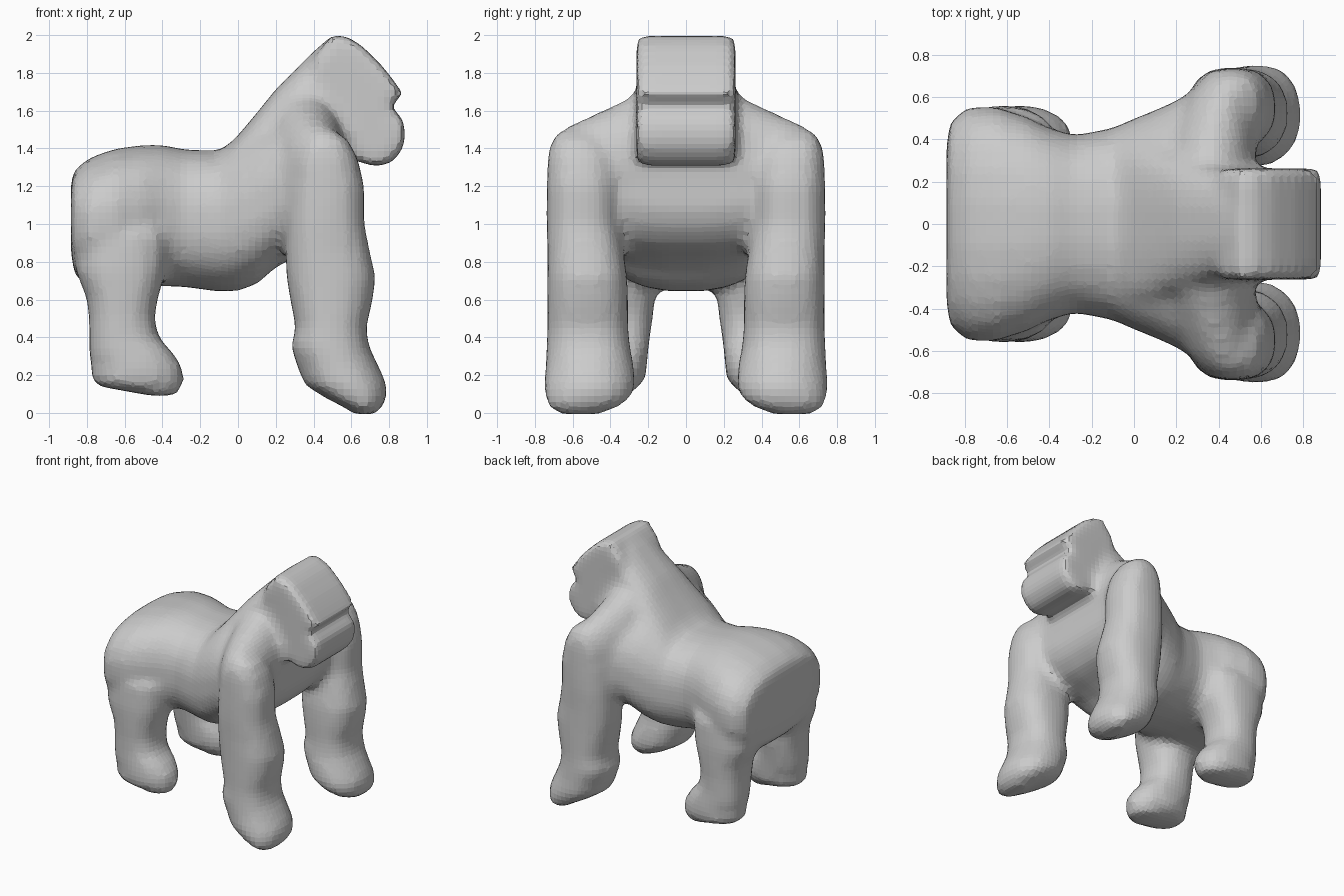
import bpy, bmesh, math

fur = bpy.data.materials.new("grey fur")
fur.diffuse_color = (0.6, 0.6, 0.6, 1)


def ring(n, power):
    """Unit superellipse points."""
    pts = []
    for i in range(n):
        a = 2 * math.pi * (i + 0.5) / n
        c, s = math.cos(a), math.sin(a)
        pts.append((math.copysign(abs(c) ** (2 / power), c),
                    math.copysign(abs(s) ** (2 / power), s)))
    return pts


def loft(bm, sections):
    """Skin a list of point loops and cap both ends."""
    loops = [[bm.verts.new(p) for p in sec] for sec in sections]
    n = len(loops[0])
    faces = []
    for a, b in zip(loops, loops[1:]):
        for i in range(n):
            j = (i + 1) % n
            faces.append(bm.faces.new((a[i], a[j], b[j], b[i])))
    faces += [bm.faces.new(loops[0]), bm.faces.new(loops[-1])]
    bmesh.ops.recalc_face_normals(bm, faces=faces)


def along_x(bm, stations, power):
    """Stations: x, bottom z, top z, half width."""
    loft(bm, [[(x, hy * u, (z0 + z1) / 2 + (z1 - z0) / 2 * v)
               for u, v in ring(24, power)] for x, z0, z1, hy in stations])


def along_y(bm, stations, power):
    """Stations: y, back x, front x, bottom z, top z."""
    loft(bm, [[((x0 + x1) / 2 + (x1 - x0) / 2 * u, y,
                (z0 + z1) / 2 + (z1 - z0) / 2 * v)
               for u, v in ring(24, power)] for y, x0, x1, z0, z1 in stations])


def along_z(bm, stations, side):
    """Stations: z, back x, front x, inner y, outer y."""
    loft(bm, [[((x0 + x1) / 2 + (x1 - x0) / 2 * u,
                side * ((y0 + y1) / 2 + (y1 - y0) / 2 * v), z)
               for u, v in ring(20, 2.1 if z < .3 else 2.4)]
              for z, x0, x1, y0, y1 in stations])


bm = bmesh.new()

# Torso, from rump to chest
along_x(bm, [
    (-.885, .85, 1.22, .38), (-.865, .73, 1.29, .49), (-.78, .65, 1.355, .555),
    (-.65, .65, 1.40, .555), (-.5, .66, 1.42, .505), (-.4, .67, 1.42, .455),
    (-.28, .665, 1.395, .42), (-.1, .64, 1.39, .455), (0, .645, 1.46, .5),
    (.1, .68, 1.52, .54), (.2, .77, 1.54, .585), (.3, .82, 1.54, .645),
    (.38, .85, 1.52, .68), (.46, .89, 1.48, .66), (.53, .97, 1.42, .55),
    (.57, 1.07, 1.36, .42)], 2.5)

# Neck hump rising to the crown
along_x(bm, [
    (-.05, 1.0, 1.41, .40), (0, 1.0, 1.47, .40), (.1, 1.0, 1.59, .38),
    (.2, 1.0, 1.715, .345), (.3, 1.1, 1.815, .31), (.4, 1.2, 1.915, .275),
    (.5, 1.3, 2.0, .26), (.62, 1.36, 1.94, .24)], 2.8)

# Shoulder yoke sloping from the neck out to both arms
half = [(0, .14, .575, .95, 1.70), (.26, .14, .575, .95, 1.69),
        (.38, .16, .58, .95, 1.63), (.5, .20, .58, .95, 1.575),
        (.6, .25, .58, 1.0, 1.53), (.67, .31, .56, 1.1, 1.49),
        (.72, .36, .52, 1.15, 1.42)]
along_y(bm, [(-s[0],) + s[1:] for s in half[:0:-1]] + half, 2)

for side in (1, -1):
    # Arm and fist
    along_z(bm, [
        (1.50, .40, .50, .50, .66), (1.45, .34, .58, .44, .71),
        (1.35, .29, .635, .38, .735), (1.2, .265, .67, .36, .74),
        (1.0, .255, .67, .36, .74), (.85, .25, .70, .33, .735),
        (.72, .255, .73, .31, .735), (.6, .275, .715, .305, .735),
        (.45, .305, .68, .305, .735), (.35, .28, .695, .295, .74),
        (.25, .31, .745, .275, .745), (.15, .35, .79, .265, .755),
        (.08, .46, .79, .29, .75), (.03, .56, .765, .36, .725),
        (-.008, .62, .72, .46, .67)], side)
    # Leg and foot
    along_z(bm, [
        (.95, -.87, -.36, .15, .55), (.75, -.86, -.38, .15, .56),
        (.6, -.80, -.425, .165, .555), (.5, -.79, -.44, .175, .55),
        (.4, -.79, -.42, .19, .55), (.32, -.79, -.345, .20, .555),
        (.25, -.78, -.295, .205, .56), (.18, -.78, -.285, .215, .56),
        (.14, -.74, -.29, .25, .54), (.09, -.46, -.33, .30, .49)], side)

# Head: side profile with brow, mouth notch and jaw, given width
profile = [(.50, 2.005), (.58, 1.99), (.66, 1.94), (.76, 1.84), (.82, 1.765),
           (.872, 1.69), (.83, 1.645), (.80, 1.605), (.872, 1.56), (.888, 1.46),
           (.868, 1.39), (.815, 1.325), (.73, 1.302), (.62, 1.335),
           (.50, 1.40), (.38, 1.60), (.40, 1.88)]
cx, cz = .63, 1.64
loft(bm, [[(cx + (x - cx) * k, y, cz + (z - cz) * k) for x, z in profile]
          for y, k in ((-.262, .88), (-.255, .94), (-.22, 1), (0, 1),
                       (.22, 1), (.255, .94), (.262, .88))])

mesh = bpy.data.meshes.new("gorilla_body")
bm.to_mesh(mesh)
bm.free()
mesh.materials.append(fur)
body = bpy.data.objects.new("gorilla_body", mesh)
bpy.context.collection.objects.link(body)

# One continuous soft skin over all the parts
remesh = body.modifiers.new("skin", 'REMESH')
remesh.mode = 'VOXEL'
remesh.voxel_size = 0.036
soften = body.modifiers.new("soften", 'SMOOTH')
soften.factor = 0.5
soften.iterations = 4
